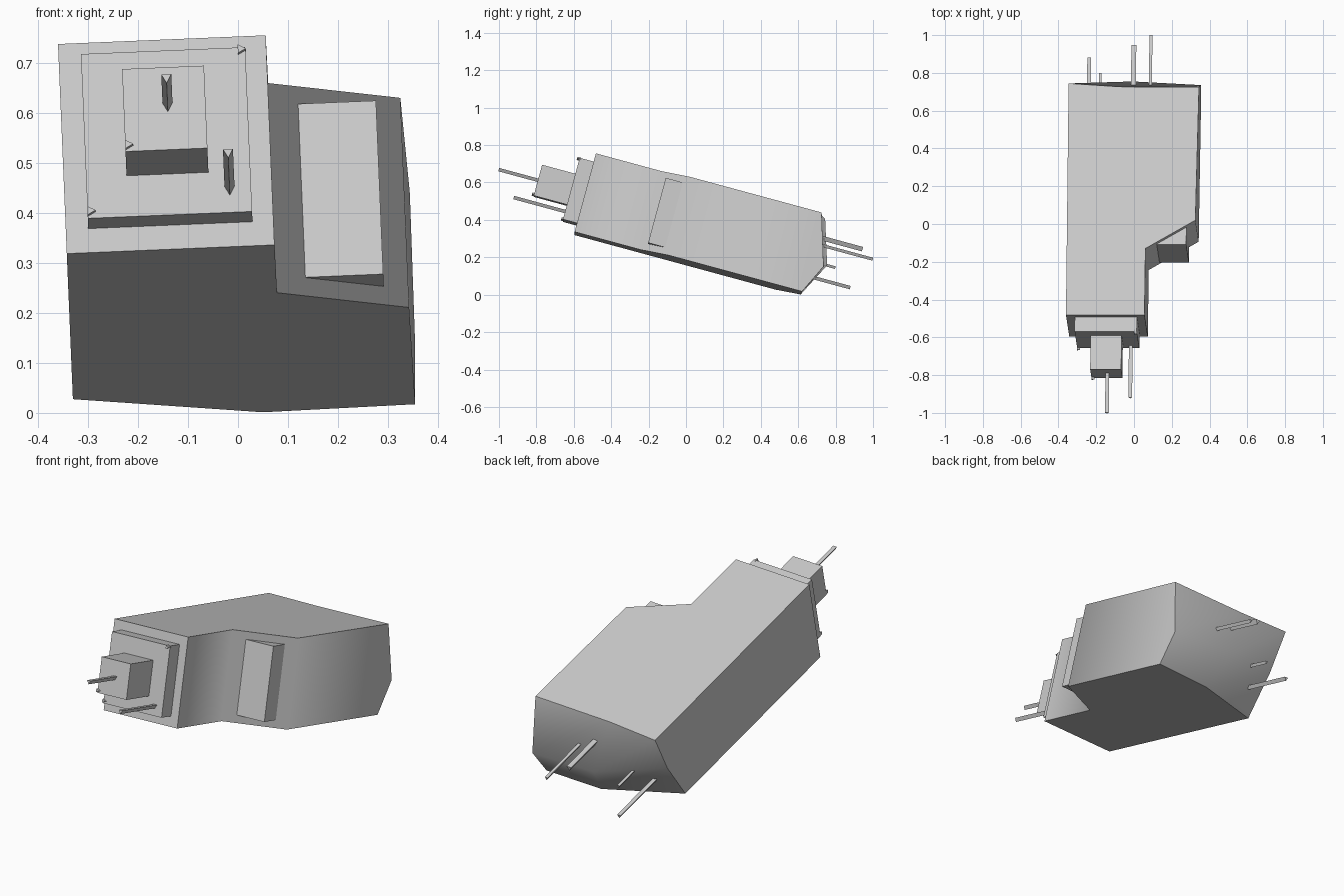
import bpy, bmesh
from math import radians

if "Cube" in bpy.data.objects:
    bpy.data.objects.remove(bpy.data.objects["Cube"], do_unlink=True)

# The whole model is built square to its own axes, then pitched and rolled
TILT = (radians(-15.2), radians(-2.4), 0)
BOTTOM, TOP = 0.165, 0.60

grey = bpy.data.materials.new("light_grey")
grey.use_nodes = True
grey.diffuse_color = (0.6, 0.6, 0.6, 1)
grey.node_tree.nodes["Principled BSDF"].inputs["Base Color"].default_value = (0.6, 0.6, 0.6, 1)


def finish(name, bm):
    bmesh.ops.recalc_face_normals(bm, faces=bm.faces)
    mesh = bpy.data.meshes.new(name)
    bm.to_mesh(mesh)
    bm.free()
    mesh.materials.append(grey)
    obj = bpy.data.objects.new(name, mesh)
    obj.rotation_euler = TILT
    bpy.context.collection.objects.link(obj)
    return obj


def prism(name, section, y0, y1):
    """Extrude an (x, z) section from y0 to y1."""
    bm = bmesh.new()
    near = [bm.verts.new((x, y0, z)) for x, z in section]
    far = [bm.verts.new((x, y1, z)) for x, z in section]
    bm.faces.new(near)
    bm.faces.new(far)
    for i in range(len(section)):
        j = (i + 1) % len(section)
        bm.faces.new((near[i], near[j], far[j], far[i]))
    return finish(name, bm)


def box(name, x0, x1, y0, y1, z0, z1):
    return prism(name, [(x0, z0), (x1, z0), (x1, z1), (x0, z1)], y0, y1)


def rod(name, x, top, y0, y1, width=0.02, height=0.018):
    """Triangular rod, flat on top with the point down."""
    half = width / 2
    return prism(name, [(x - half, top), (x + half, top), (x, top - height)], y0, y1)


# Body: notched plan with a bulging back surface
bm = bmesh.new()
front_plan = [(-0.329, -0.662), (0.087, -0.662), (0.088, -0.297), (0.351, -0.142)]
low = [bm.verts.new((x, y, BOTTOM)) for x, y in front_plan]
high = [bm.verts.new((x, y, TOP)) for x, y in front_plan]
back_rows = [
    [(0.355, 0.598, BOTTOM), (0.05, 0.592, 0.16), (-0.329, 0.45, BOTTOM)],
    [(0.36, 0.674, 0.324), (0.0, 0.687, 0.35), (-0.329, 0.55, 0.39)],
    [(0.362, 0.588, TOP), (-0.06, 0.59, TOP), (-0.329, 0.608, TOP)],
]
back = [[bm.verts.new(p) for p in row] for row in back_rows]
bm.faces.new(low + back[0])
bm.faces.new(high + back[2])
for i in range(3):
    bm.faces.new((low[i], low[i + 1], high[i + 1], high[i]))
bm.faces.new([low[3]] + [row[0] for row in back] + [high[3]])
bm.faces.new([low[0]] + [row[2] for row in back] + [high[0]])
for r in range(2):
    for c in range(2):
        bm.faces.new((back[r][c], back[r][c + 1], back[r + 1][c + 1], back[r + 1][c]))
body = finish("body", bm)
bpy.ops.object.select_all(action="DESELECT")
body.select_set(True)
bpy.context.view_layer.objects.active = body
bpy.ops.object.shade_smooth_by_angle(angle=radians(61))

# Stepped front blocks and the pad on the slanted shoulder
box("front_plate", -0.284, 0.045, -0.74, -0.65, 0.215, 0.556)
box("front_block", -0.203, -0.039, -0.925, -0.73, 0.30, 0.471)
box("shoulder_pad", 0.146, 0.302, -0.265, -0.165, 0.203, 0.563)

# Front rods
rod("upper_front_rod", -0.115, 0.397, -1.143, -0.91)
rod("lower_front_rod", 0.002, 0.269, -1.025, -0.73)

# Rear rods
rod("rear_rod_right", -0.235, 0.285, 0.835, 0.45)
rod("rear_rod_short", -0.172, 0.363, 0.731, 0.50, 0.014, 0.014)
rod("rear_rod_wide", 0.01, 0.494, 0.847, 0.55, 0.026, 0.024)
rod("rear_rod_long", 0.098, 0.449, 0.915, 0.55, 0.016, 0.016)

# Small three-sided studs at the corners of the front blocks
for name, x, z, y in (("plate_stud_low", -0.284, 0.228, -0.74),
                      ("plate_stud_high", 0.03, 0.55, -0.74),
                      ("block_stud", -0.203, 0.312, -0.925)):
    prism(name, [(x, z - 0.009), (x + 0.016, z), (x, z + 0.009)], y - 0.013, y + 0.01)
